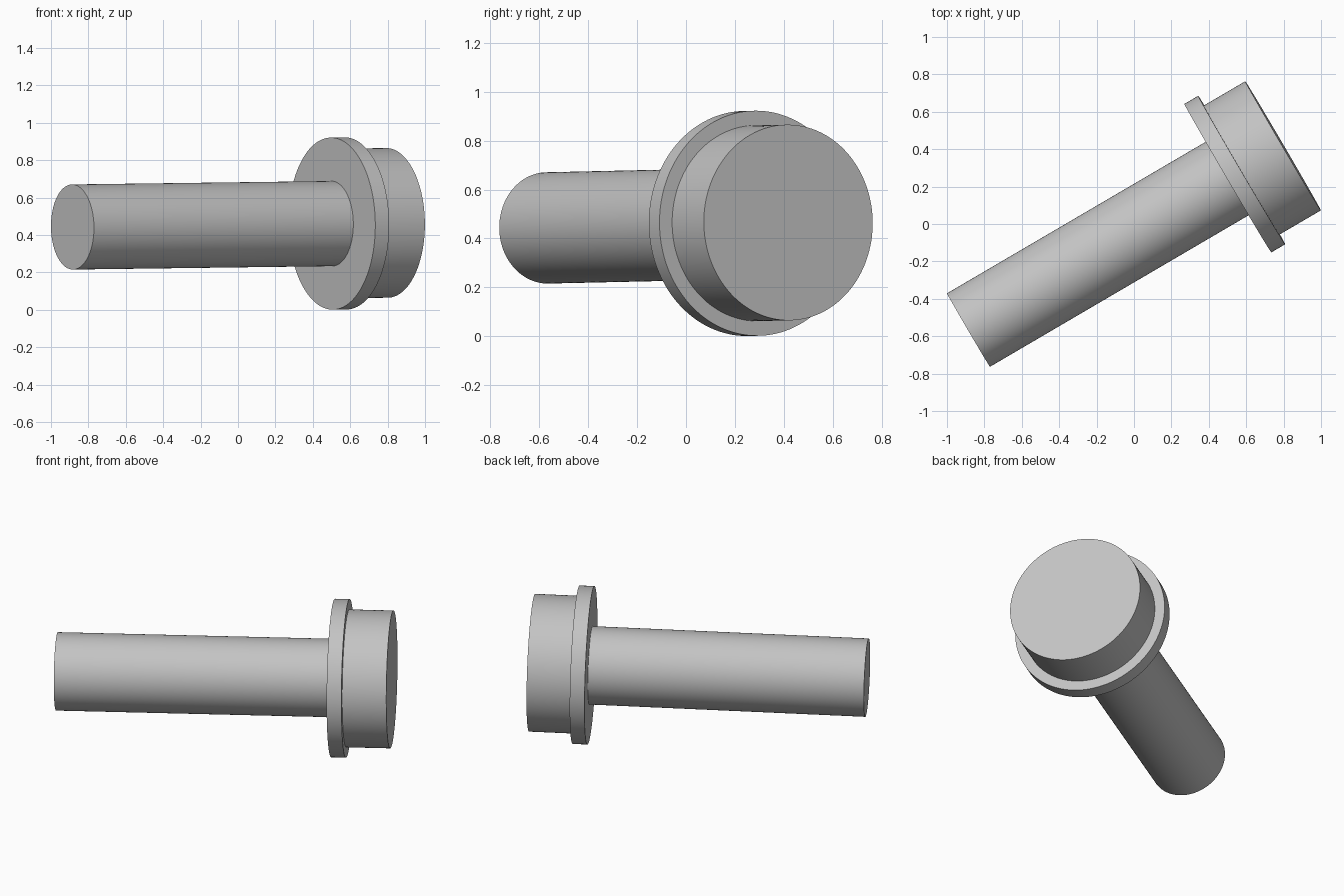
import bpy, math
from mathutils import Vector

if "Cube" in bpy.data.objects:
    bpy.data.objects.remove(bpy.data.objects["Cube"])

# Single grey finish
grey = bpy.data.materials.new("plain_grey")
grey.diffuse_color = (0.55, 0.55, 0.55, 1)
grey.use_nodes = True
grey.node_tree.nodes["Principled BSDF"].inputs["Base Color"].default_value = grey.diffuse_color

# Slightly tilted centre line, from the shaft tip to the head's outer face
tip = Vector((-0.885, -0.567, 0.443))
end = Vector((0.797, 0.418, 0.465))
axis = (end - tip).normalized()
length = (end - tip).length


def disc(name, start, stop, radius):
    """Closed cylinder between two distances along the centre line."""
    bpy.ops.mesh.primitive_cylinder_add(
        vertices=128, radius=radius, depth=stop - start,
        location=tip + axis * (start + stop) / 2,
        rotation=axis.to_track_quat('Z', 'Y').to_euler())
    ob = bpy.context.object
    ob.name = name
    ob.data.materials.append(grey)
    bpy.ops.object.shade_smooth_by_angle(angle=math.radians(30))


FLANGE_START, FLANGE_STOP = 1.607, 1.693
disc("shaft", 0, FLANGE_START, 0.2275)
disc("flange", FLANGE_START, FLANGE_STOP, 0.46)
disc("head", FLANGE_STOP, length, 0.40)
